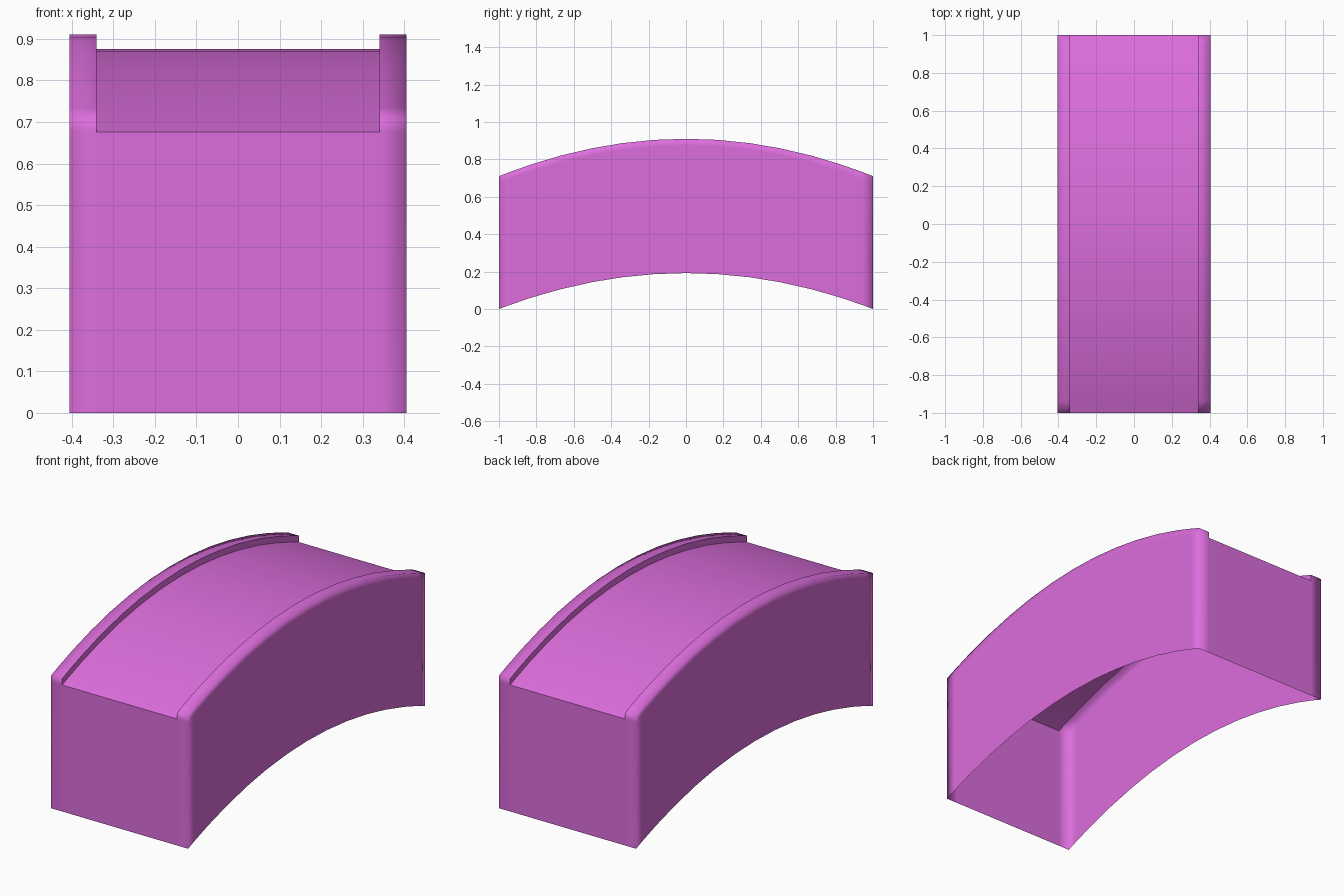
import bpy
import bmesh
from mathutils import Vector

cube = bpy.data.objects.get("Cube")
if cube:
    bpy.data.objects.remove(cube, do_unlink=True)

OUTER, INNER = 0.405, 0.34      # outer half width, inner edge of the rails
STEP, SUPPORT = 0.034, 0.09     # channel depth, height of the edge support row


def top(y):
    return 0.91 - 0.2 * y * y


def rows(y):
    """Heights of a wall column: lower arch, support row, channel, rail top."""
    t = top(y)
    return [0.192 * (1 - y * y), t - SUPPORT, t - STEP, t]


def section(y):
    """Cross-section running over the body from one lower edge to the other."""
    half = [(OUTER, z) for z in rows(y)]
    half += [(INNER, top(y)), (INNER, top(y) - STEP)]
    points = [(-x, z) for x, z in half] + [(x, z) for x, z in reversed(half)]
    return [Vector((x, y, z)) for x, z in points]


def sheet(bm, lines):
    """Skin a list of equally long point rows with quads."""
    grid = [[bm.verts.new(p) for p in line] for line in lines]
    for a, b in zip(grid, grid[1:]):
        for k in range(len(a) - 1):
            bm.faces.new((a[k], a[k + 1], b[k + 1], b[k]))


bm = bmesh.new()

# Arched sides, raised rails and recessed top
half_y = [0.17, 0.34, 0.5, 0.67, 0.83, 0.94, 1.0]
stations = [-y for y in reversed(half_y)] + [0.0] + half_y
sheet(bm, [section(y) for y in stations])

# End walls, with the rail ends rising beside the recessed top
for y in (-1, 1):
    def column(x, count):
        return [Vector((x, y, z)) for z in rows(y)[:count]]
    sheet(bm, [column(-INNER, 3), column(INNER, 3)])
    for side in (-1, 1):
        sheet(bm, [column(side * INNER, 4), column(side * OUTER, 4)])

bmesh.ops.remove_doubles(bm, verts=bm.verts, dist=0.0005)
bmesh.ops.recalc_face_normals(bm, faces=bm.faces)
bm.normal_update()

# Face the shell outward
crown = max(bm.faces, key=lambda f: f.normal.z * f.normal.z * f.calc_area())
if crown.normal.z < 0:
    bmesh.ops.reverse_faces(bm, faces=bm.faces)

# Smooth everywhere except along the rail step
for face in bm.faces:
    face.smooth = True
for edge in bm.edges:
    on_step = all(abs(abs(v.co.x) - INNER) < 0.001 for v in edge.verts)
    if on_step and edge.calc_face_angle(0) > 1:
        edge.smooth = False

mesh = bpy.data.meshes.new("arched_cover")
bm.to_mesh(mesh)
bm.free()
cover = bpy.data.objects.new("arched_cover", mesh)
bpy.context.collection.objects.link(cover)

# Single orchid colour
orchid = bpy.data.materials.new("orchid")
orchid.use_nodes = True
colour = (0.72, 0.155, 0.72, 1)
orchid.diffuse_color = colour
orchid.node_tree.nodes["Principled BSDF"].inputs["Base Color"].default_value = colour
mesh.materials.append(orchid)
